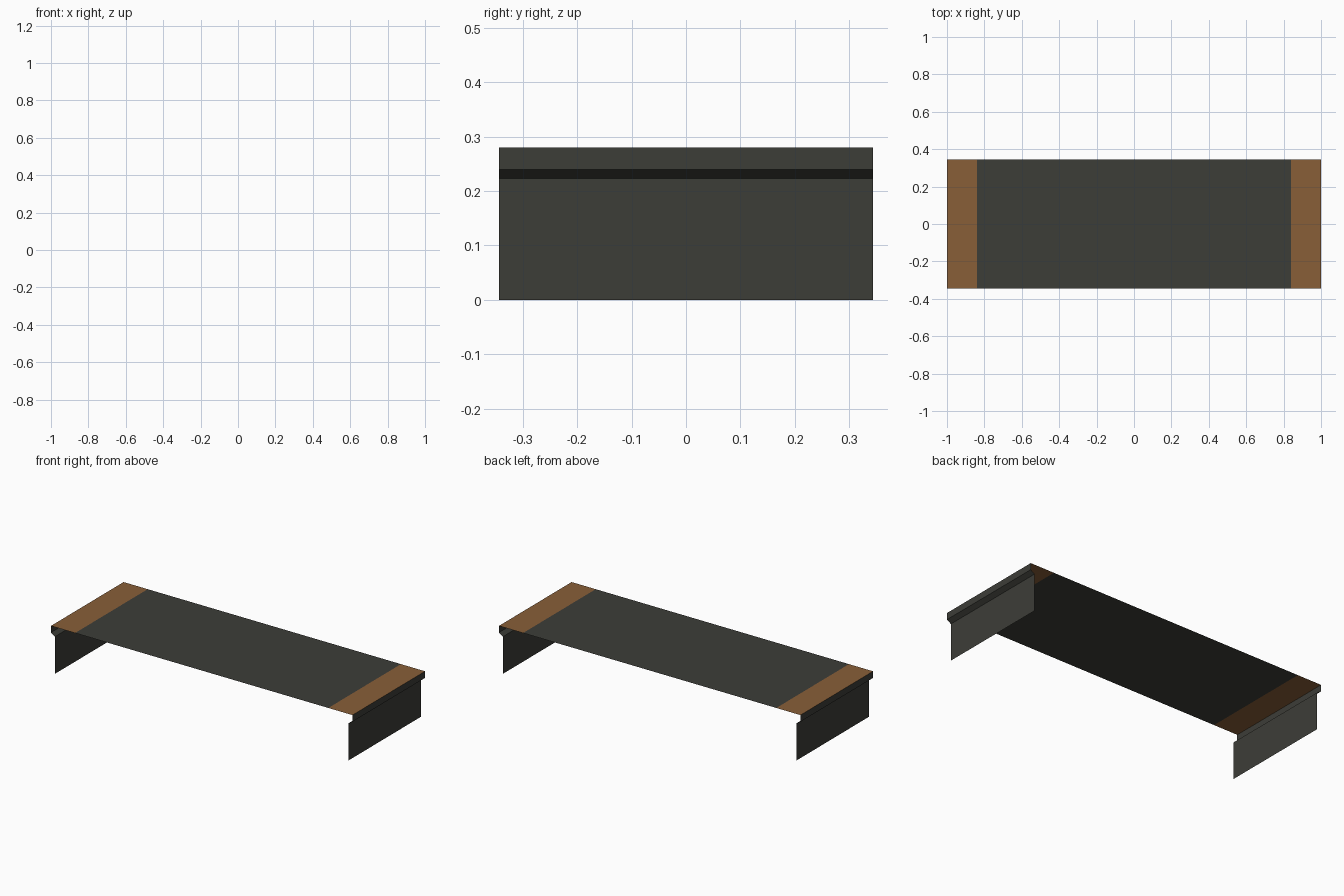
import bpy, bmesh

if "Cube" in bpy.data.objects:
    bpy.data.objects.remove(bpy.data.objects["Cube"])

HALF_W = 0.344   # half depth along y


def material(name, rgb):
    m = bpy.data.materials.new(name)
    m.diffuse_color = (*rgb, 1.0)
    m.use_nodes = True
    m.node_tree.nodes["Principled BSDF"].inputs["Base Color"].default_value = m.diffuse_color
    return m


dark = material("dark grey", (0.046, 0.047, 0.039))
brown = material("rust brown", (0.25, 0.113, 0.039))


def sheet(name, profile, mat):
    """Extrude an open x-z profile along y into a single-sided sheet."""
    bm = bmesh.new()
    front = [bm.verts.new((x, -HALF_W, z)) for x, z in profile]
    back = [bm.verts.new((x, HALF_W, z)) for x, z in profile]
    for i in range(len(profile) - 1):
        bm.faces.new((front[i], front[i + 1], back[i + 1], back[i]))
    me = bpy.data.meshes.new(name)
    bm.to_mesh(me)
    bm.free()
    me.materials.append(mat)
    ob = bpy.data.objects.new(name, me)
    bpy.context.collection.objects.link(ob)
    return ob


# Main walking surface
sheet("deck_middle", [(-0.84, 0.28), (0.84, 0.28)], dark)

# Rusty end strips and the folded lip / wall below each end
strip = [(0.84, 0.28), (1.0, 0.28)]
wall = [(1.0, 0.28), (1.0, 0.24), (0.973, 0.223), (0.973, 0.0)]
for side, s in (("right", 1), ("left", -1)):
    for part, pts, mat in (("end_strip", strip, brown), ("end_wall", wall, dark)):
        pts = [(s * x, z) for x, z in pts]
        # reversed order on the left keeps the normals outward
        sheet(f"{side}_{part}", pts[::s], mat)
